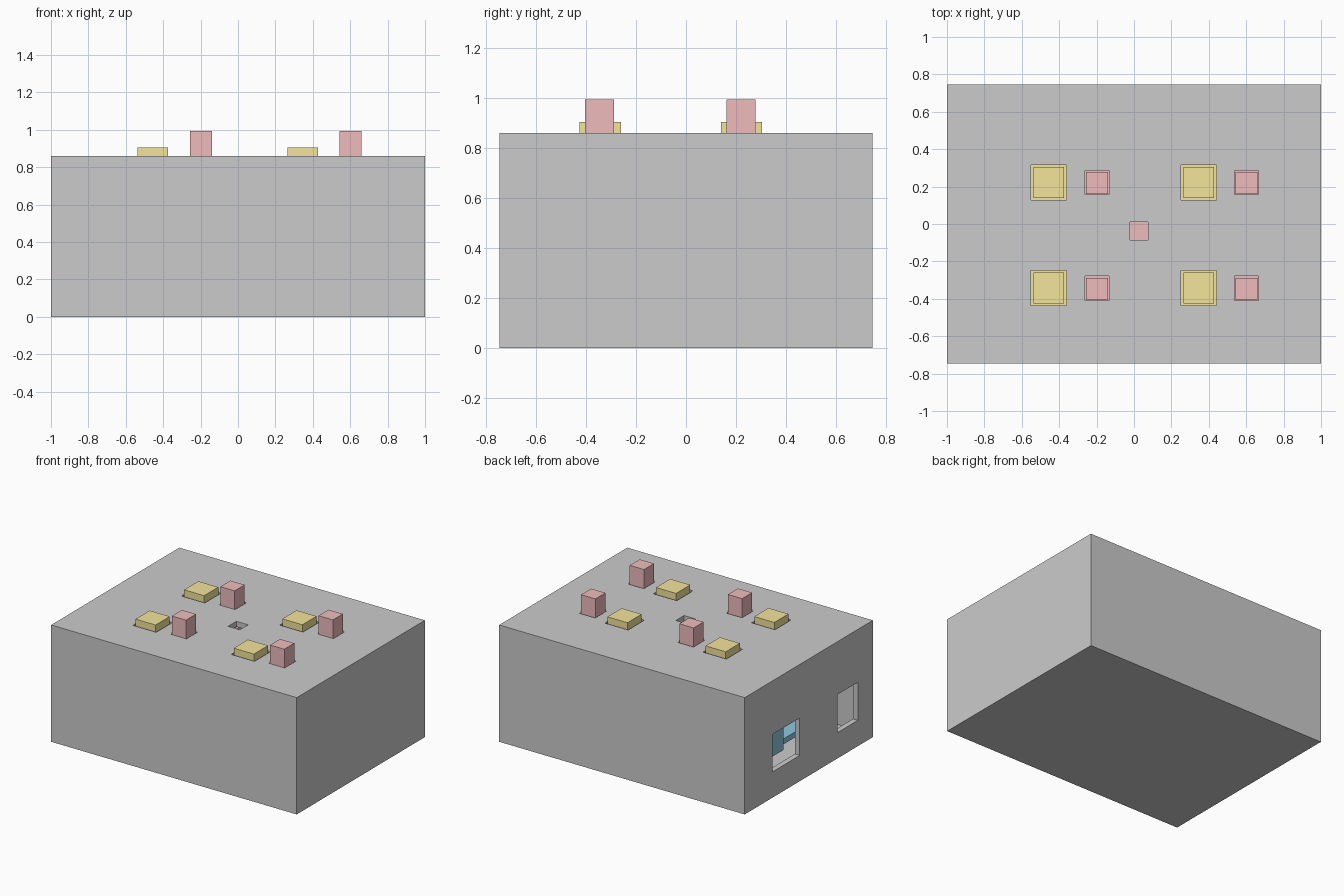
import bpy

if "Cube" in bpy.data.objects:
    bpy.data.objects.remove(bpy.data.objects["Cube"])


def material(name, rgb):
    m = bpy.data.materials.new(name)
    m.diffuse_color = (*rgb, 1)
    m.use_nodes = True
    m.node_tree.nodes["Principled BSDF"].inputs["Base Color"].default_value = m.diffuse_color
    return m


YELLOW = material("yellow", (0.90, 0.78, 0.33))
RED = material("red", (0.86, 0.50, 0.50))
BLUE = material("blue", (0.28, 0.58, 0.74))


def box(name, x, y, z, mat=None):
    """Axis-aligned box from (min, max) ranges."""
    bpy.ops.mesh.primitive_cube_add(size=1, location=[(r[0] + r[1]) / 2 for r in (x, y, z)])
    ob = bpy.context.object
    ob.name = name
    ob.scale = [r[1] - r[0] for r in (x, y, z)]
    bpy.ops.object.transform_apply(location=False, rotation=False, scale=True)
    if mat:
        ob.data.materials.append(mat)
    return ob


def around(c, width):
    return (c - width / 2, c + width / 2)


def cut(target, x, y, z):
    cutter = box("cutter", x, y, z)
    cutter.hide_render = True
    mod = target.modifiers.new("cut", 'BOOLEAN')
    mod.operation = 'DIFFERENCE'
    mod.solver = 'EXACT'
    mod.object = cutter
    bpy.context.view_layer.objects.active = target
    bpy.ops.object.modifier_apply(modifier=mod.name)
    bpy.data.objects.remove(cutter)


# Hollow enclosure
TOP, WALL = 0.86, 0.04
case = box("case", (-1, 1), (-0.745, 0.745), (0, TOP))
cut(case, (-1 + WALL, 1 - WALL), (-0.745 + WALL, 0.745 - WALL), (WALL, TOP - WALL))

# Connector openings in the left wall
cut(case, (-1.1, -0.93), (0.105, 0.42), (0.19, 0.465))
cut(case, (-1.1, -0.93), (-0.57, -0.337), (0.19, 0.47))

# Reset opening in the lid
through = (TOP - 0.1, TOP + 0.1)
cut(case, around(0.027, 0.096), around(-0.037, 0.096), through)

# Push buttons and indicators, each with a wider body under the lid
for i, x in enumerate((-0.455, 0.345)):
    for j, y in enumerate((-0.343, 0.222)):
        tag = f"{i}{j}"
        cut(case, around(x, 0.19), around(y, 0.188), through)
        box("button_cap_" + tag, around(x, 0.163), around(y, 0.165), (0.72, 0.905), YELLOW)
        box("button_body_" + tag, around(x, 0.23), around(y, 0.23), (0.59, 0.72), YELLOW)
        rx = x + 0.257
        cut(case, around(rx, 0.128), around(y, 0.13), through)
        box("indicator_" + tag, around(rx, 0.116), around(y - 0.003, 0.116), (0.72, 0.995), RED)
        box("indicator_base_" + tag, around(rx, 0.15), around(y, 0.15), (0.59, 0.72), RED)

# Upper board with the reset switch
box("upper_board", (-0.62, 0.82), (-0.62, 0.6), (0.55, 0.59), BLUE)
box("reset_switch", around(0.027, 0.14), around(-0.037, 0.14), (0.59, 0.68), RED)

# Main board and its connectors
box("main_board", (-0.78, 0.85), (-0.635, 0.63), (0.165, 0.205), BLUE)
box("data_connector", (-0.88, -0.5), (0.125, 0.4), (0.205, 0.45), BLUE)
box("power_connector", (-0.82, -0.5), (-0.555, -0.355), (0.205, 0.45), BLUE)

# Standoffs under and between the boards
for i, x in enumerate((-0.42, 0.72)):
    for j, y in enumerate((-0.55, 0.53)):
        box(f"standoff_{i}{j}", around(x, 0.07), around(y, 0.07), (WALL, 0.165))
        box(f"header_{i}{j}", around(x, 0.06), around(y, 0.06), (0.205, 0.55))
